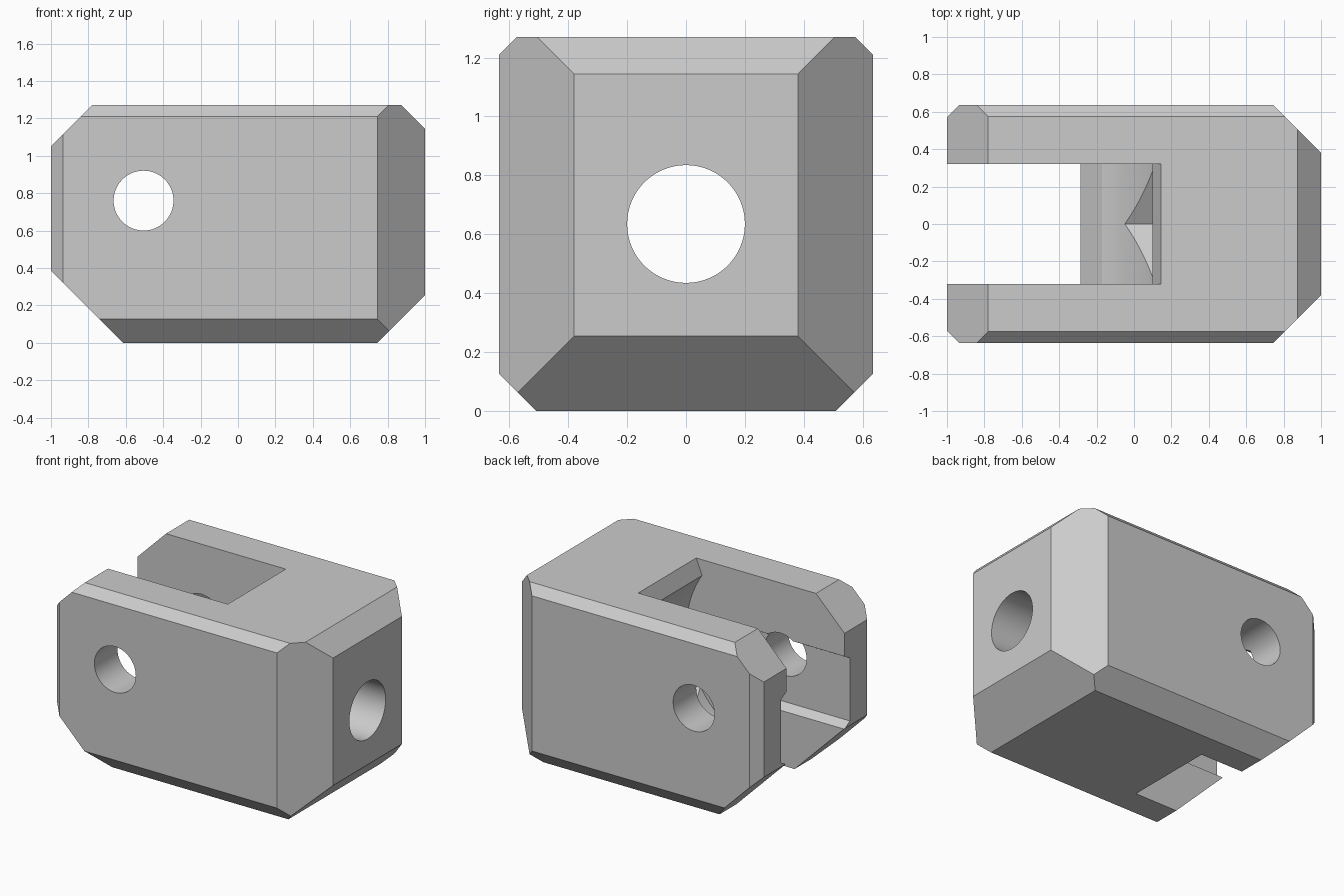
import bpy, bmesh, math
from mathutils import Vector, Matrix

cube = bpy.data.objects.get("Cube")
if cube:
    bpy.data.objects.remove(cube, do_unlink=True)

grey = bpy.data.materials.new("light grey")
grey.use_nodes = True
colour = (0.6, 0.6, 0.6, 1)
grey.diffuse_color = colour
grey.node_tree.nodes["Principled BSDF"].inputs["Base Color"].default_value = colour

W, H = 0.635, 1.27          # half width, height
AXIS_Z = H / 2              # bolt axis height
PIN = Vector((-0.505, 0, 0.76))
SLOT, ARC_R = 0.32, 0.725


def to_object(bm, name):
    bmesh.ops.recalc_face_normals(bm, faces=bm.faces)
    mesh = bpy.data.meshes.new(name)
    bm.to_mesh(mesh)
    bm.free()
    obj = bpy.data.objects.new(name, mesh)
    bpy.context.collection.objects.link(obj)
    return obj


def rod(name, sides, radius, start, end, axis, turn=0):
    """Prism from start to end along the X or Y axis."""
    start, end = Vector(start), Vector(end)
    rot = Matrix.Rotation(math.pi / 2, 4, 'Y' if axis == 'X' else 'X')
    m = Matrix.Translation((start + end) / 2) @ rot @ Matrix.Rotation(turn, 4, 'Z')
    bm = bmesh.new()
    bmesh.ops.create_cone(bm, cap_ends=True, segments=sides, radius1=radius,
                          radius2=radius, depth=(end - start).length, matrix=m)
    return to_object(bm, name)


# Block with all its bevels planed off
bm = bmesh.new()
bmesh.ops.create_cube(bm, size=1, matrix=Matrix.Translation((0, 0, AXIS_Z))
                      @ Matrix.Diagonal((2, 2 * W, H, 1)))
bevels = [((1, 0, H - 0.125), (1, 0, 1)), ((1, 0, 0.255), (1, 0, -1)),
          ((-1, 0, H - 0.22), (-1, 0, 1)), ((-1, 0, 0.385), (-1, 0, -1))]
for s in (-1, 1):
    bevels += [((1, s * (W - 0.255), 0), (1, s, 0)),
               ((-1, s * (W - 0.065), 0), (-1, s, 0)),
               ((0, s * W, H - 0.06), (0, s, 1)),
               ((0, s * W, 0.127), (0, s, -1))]
for point, normal in bevels:
    bmesh.ops.bisect_plane(bm, geom=bm.verts[:] + bm.edges[:] + bm.faces[:], dist=1e-6,
                           plane_co=point, plane_no=normal, clear_outer=True)
    bmesh.ops.holes_fill(bm, edges=[e for e in bm.edges if e.is_boundary])
block = to_object(bm, "clevis_block")
block.data.materials.append(grey)

# Slot with a round inner end, extruded across the block
low = -math.acos((-0.17 - PIN.x) / ARC_R)
high = math.acos((0.1 - PIN.x) / ARC_R)
profile = [(-1.2, -0.1), (-0.285, -0.1), (-0.285, 0)]
for i in range(33):
    a = low + (high - low) * i / 32
    profile.append((PIN.x + ARC_R * math.cos(a), PIN.z + ARC_R * math.sin(a)))
profile += [(0.145, H), (0.145, 1.4), (-1.2, 1.4)]
bm = bmesh.new()
face = bm.faces.new([bm.verts.new((x, -SLOT, z)) for x, z in profile])
moved = bmesh.ops.extrude_face_region(bm, geom=[face])["geom"]
bmesh.ops.translate(bm, vec=(0, 2 * SLOT, 0),
                    verts=[v for v in moved if isinstance(v, bmesh.types.BMVert)])
slot = to_object(bm, "slot_cutter")

# Hexagonal pocket with a corner upwards, bolt hole and cross pin hole
pocket = rod("hex_pocket_cutter", 6, 0.38 / math.cos(math.pi / 6),
             (-1.2, 0, AXIS_Z), (0.3, 0, AXIS_Z), 'X')
if max(v.co.y for v in pocket.data.vertices) > 0.4:      # keep flats at the sides
    turn = Matrix.Translation((0, 0, AXIS_Z)) @ Matrix.Rotation(math.pi / 6, 4, 'X')
    pocket.data.transform(turn @ Matrix.Translation((0, 0, -AXIS_Z)))
bolt = rod("bolt_hole_cutter", 64, 0.2, (0, 0, AXIS_Z), (1.2, 0, AXIS_Z), 'X')
pin = rod("pin_hole_cutter", 64, 0.16, PIN - Vector((0, 1, 0)),
          PIN + Vector((0, 1, 0)), 'Y')

bpy.ops.object.select_all(action='DESELECT')
bpy.context.view_layer.objects.active = block
block.select_set(True)
for cutter in (slot, pocket, bolt, pin):
    mod = block.modifiers.new(cutter.name, 'BOOLEAN')
    mod.operation, mod.solver, mod.object = 'DIFFERENCE', 'EXACT', cutter
    bpy.ops.object.modifier_apply(modifier=mod.name)
    bpy.data.objects.remove(cutter, do_unlink=True)
bpy.ops.object.shade_smooth_by_angle(angle=math.radians(12))
